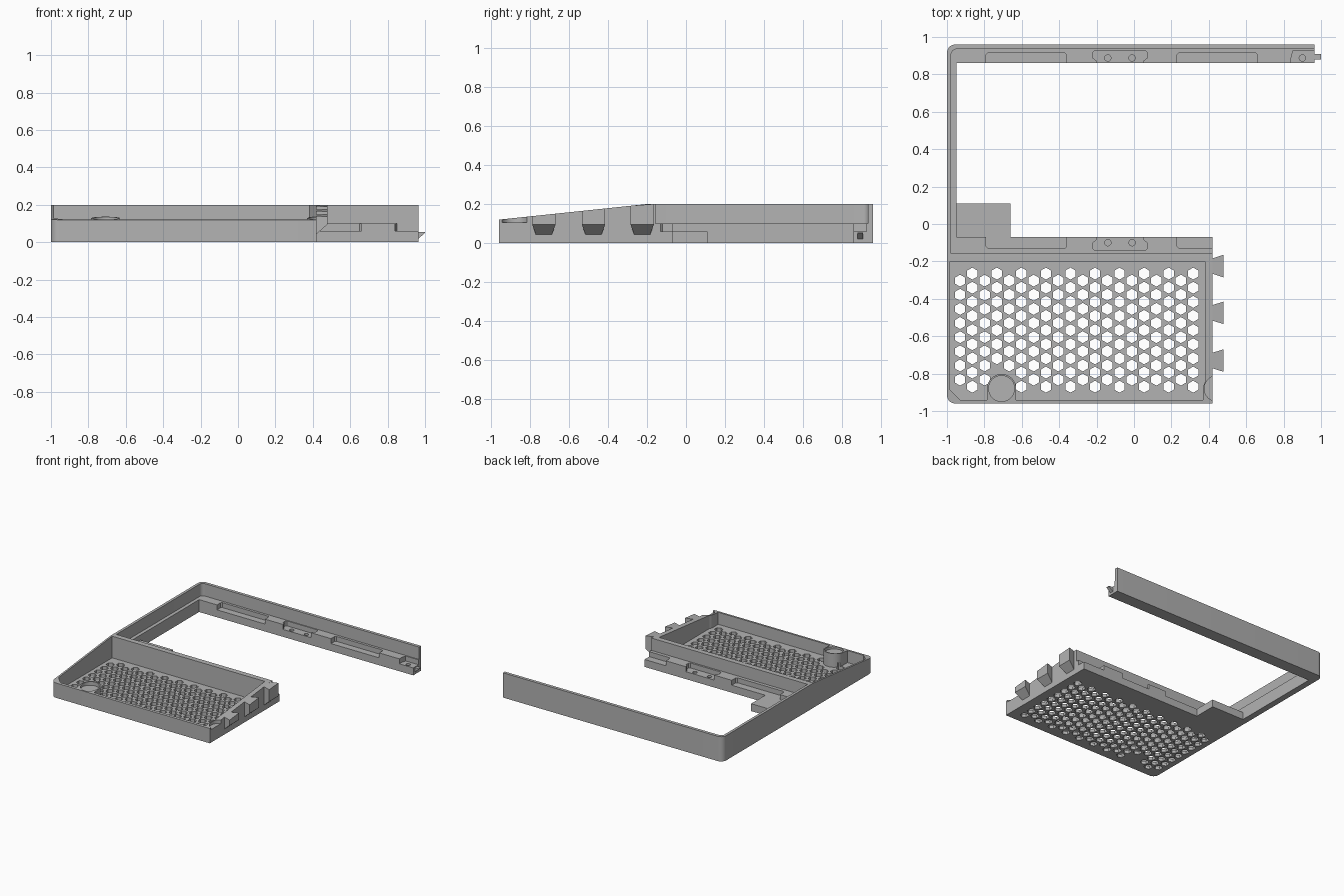
import bpy, bmesh, math
from mathutils import Vector

if "Cube" in bpy.data.objects:
    bpy.data.objects.remove(bpy.data.objects["Cube"])

grey = bpy.data.materials.new("light grey plastic")
grey.diffuse_color = (0.45, 0.45, 0.45, 1)
grey.use_nodes = True
grey.node_tree.nodes["Principled BSDF"].inputs["Base Color"].default_value = grey.diffuse_color


def make_object(name, bm):
    bmesh.ops.recalc_face_normals(bm, faces=bm.faces[:])
    mesh = bpy.data.meshes.new(name)
    bm.to_mesh(mesh)
    bm.free()
    mesh.materials.append(grey)
    obj = bpy.data.objects.new(name, mesh)
    bpy.context.collection.objects.link(obj)
    return obj


def add_prism(bm, outline, z0, z1):
    face = bm.faces.new([bm.verts.new((x, y, z0)) for x, y in outline])
    top = bmesh.ops.extrude_face_region(bm, geom=[face])
    verts = [v for v in top["geom"] if isinstance(v, bmesh.types.BMVert)]
    bmesh.ops.translate(bm, verts=verts, vec=(0, 0, z1 - z0))


def arc(cx, cy, r, a0, a1, n=8):
    angles = [math.radians(a0 + (a1 - a0) * i / n) for i in range(n + 1)]
    return [(cx + r * math.cos(a), cy + r * math.sin(a)) for a in angles]


def ring(cx, cy, r, n, start=0):
    return arc(cx, cy, r, start, start + 360, n)[:-1]


def rect(x0, x1, y0, y1):
    return [(x0, y0), (x1, y0), (x1, y1), (x0, y1)]


def cut(target, cutters):
    """Subtract a set of separate prisms (outline, z0, z1)."""
    bm = bmesh.new()
    for c in cutters:
        add_prism(bm, *c)
    cut_obj(target, make_object("cutter", bm))


def cut_obj(target, cutter):
    cutter.hide_render = True
    mod = target.modifiers.new("cut", "BOOLEAN")
    mod.operation = "DIFFERENCE"
    mod.solver = "EXACT"
    mod.object = cutter
    bpy.context.view_layer.objects.active = target
    bpy.ops.object.modifier_apply(modifier=mod.name)
    bpy.data.objects.remove(cutter)


def slope_z(y):
    return min(0.2, 0.2 + (y + 0.2) * 0.08 / 0.76)


# Main body: tray, side arm, rear rail and corner block in one outline
outline = (arc(-0.955, -0.915, 0.045, 180, 270)
           + [(0.42, -0.96), (0.42, -0.07), (-0.66, -0.07), (-0.66, 0.11),
              (-0.95, 0.11), (-0.95, 0.86), (0.965, 0.86), (0.965, 0.96)]
           + arc(-0.955, 0.915, 0.045, 90, 180))
bm = bmesh.new()
add_prism(bm, outline, 0, 0.2)
frame = make_object("frame_body", bm)

# Sloping top of the tray
bm = bmesh.new()
face = bm.faces.new([bm.verts.new((-1.1, y, z)) for y, z in
                     [(-0.2, 0.2), (-1.15, 0.1), (-1.15, 0.4), (-0.2, 0.4)]])
side = bmesh.ops.extrude_face_region(bm, geom=[face])
bmesh.ops.translate(bm, vec=(2.2, 0, 0), verts=[
    v for v in side["geom"] if isinstance(v, bmesh.types.BMVert)])
cut_obj(frame, make_object("cutter", bm))

# Tray cavity with the round boss and the half boss left standing
cavity = ([(-0.985, -0.2), (-0.985, -0.885), (-0.93, -0.94), (-0.786, -0.94)]
          + arc(-0.708, -0.88, 0.078, 180, 0, 16)
          + [(-0.63, -0.94), (0.37, -0.94)]
          + arc(0.445, -0.88, 0.075, 180, 150, 4) + [(0.38, -0.2)])
cut(frame, [(cavity, 0.025, 0.3)])

# Round recesses on the bosses
cut(frame, [(ring(x, -0.88, 0.069, 32), 0.105, 0.3) for x in (-0.708, 0.445)])

# Inner ledge below the outer wall, and the lower corner block
ledge = [(-0.978, -0.157), (1.2, -0.157), (1.2, 0.935)] \
    + arc(-0.948, 0.905, 0.03, 90, 180, 6)
cut(frame, [(ledge, 0.1, 0.3)])
cut(frame, [(rect(-0.95, -0.5, -0.07, 0.3), 0.06, 0.15)])


# Steps, pockets and screw holes along both rails
def rail_cuts(edge, depth_dir, ends, x_holes, pocket_end):
    e, d = edge - 0.03, edge + 0.055
    if depth_dir < 0:
        e, d = edge + 0.03, edge - 0.06
    back = d + depth_dir * 0.012
    mid = (edge + d) / 2
    cutters = []
    for x0, x1 in ends:
        cutters.append(([(x0, e), (x1, e), (x1, d - depth_dir * 0.01),
                         (x1 - 0.01, d), (x0 + 0.01, d),
                         (x0, d - depth_dir * 0.01)], 0.06, 0.15))
    cutters.append(([(-0.2, e), (0.05, e), (0.05, mid - depth_dir * 0.015),
                     (0.07, mid), (0.07, back - depth_dir * 0.01),
                     (0.06, back), (-0.21, back),
                     (-0.22, back - depth_dir * 0.01), (-0.22, mid),
                     (-0.2, mid - depth_dir * 0.015)], 0.06, 0.15))
    if pocket_end:
        cutters.append(([(0.84, e), (1.1, e), (1.1, back), (0.85, back),
                         (0.84, mid)], 0.06, 0.15))
    cut(frame, cutters)
    cut(frame, [(ring(x, mid, 0.017, 16), 0.03, 0.2) for x in x_holes])


rail_cuts(0.86, 1, [(-0.79, -0.36), (0.23, 0.66)], (-0.14, -0.01, 0.9), True)
rail_cuts(-0.07, -1, [(-0.79, -0.36), (0.23, 0.6)], (-0.14, -0.01), False)

# Honeycomb vents through the tray floor, skipping the boss
vents = []
for col in range(20):
    x = -0.93 + col * 0.0656
    rows, start = (9, -0.265) if col % 2 else (8, -0.3028)
    for row in range(rows):
        y = start - row * 0.0756
        if math.hypot(x + 0.708, y + 0.88) > 0.1:
            vents.append((ring(x, y, 0.032, 6, 30), -0.05, 0.06))
cut(frame, vents)

# Dovetail joints on the right edge of the tray
for i, y in enumerate((-0.225, -0.475, -0.73)):
    bm = bmesh.new()
    for x, half, low in ((0.415, 0.04, 0.04), (0.478, 0.06, 0.095)):
        for s in (-1, 1):
            yy = y + s * half
            for z in (low, slope_z(yy)):
                bm.verts.new((x, yy, z))
    bmesh.ops.convex_hull(bm, input=bm.verts[:])
    make_object(f"dovetail_{i + 1}", bm)

# Wedge clip at the end of the rear rail
bm = bmesh.new()
for y in (0.88, 0.908):
    for x, z in ((0.96, 0.015), (0.96, 0.055), (1.0, 0.055), (1.0, 0.05)):
        bm.verts.new((x, y, z))
bmesh.ops.convex_hull(bm, input=bm.verts[:])
make_object("rail_clip", bm)

# Smooth the rounded corners and bosses, keeping edges sharp
bpy.ops.object.select_all(action="DESELECT")
frame.select_set(True)
bpy.context.view_layer.objects.active = frame
bpy.ops.object.shade_smooth_by_angle(angle=math.radians(25))
